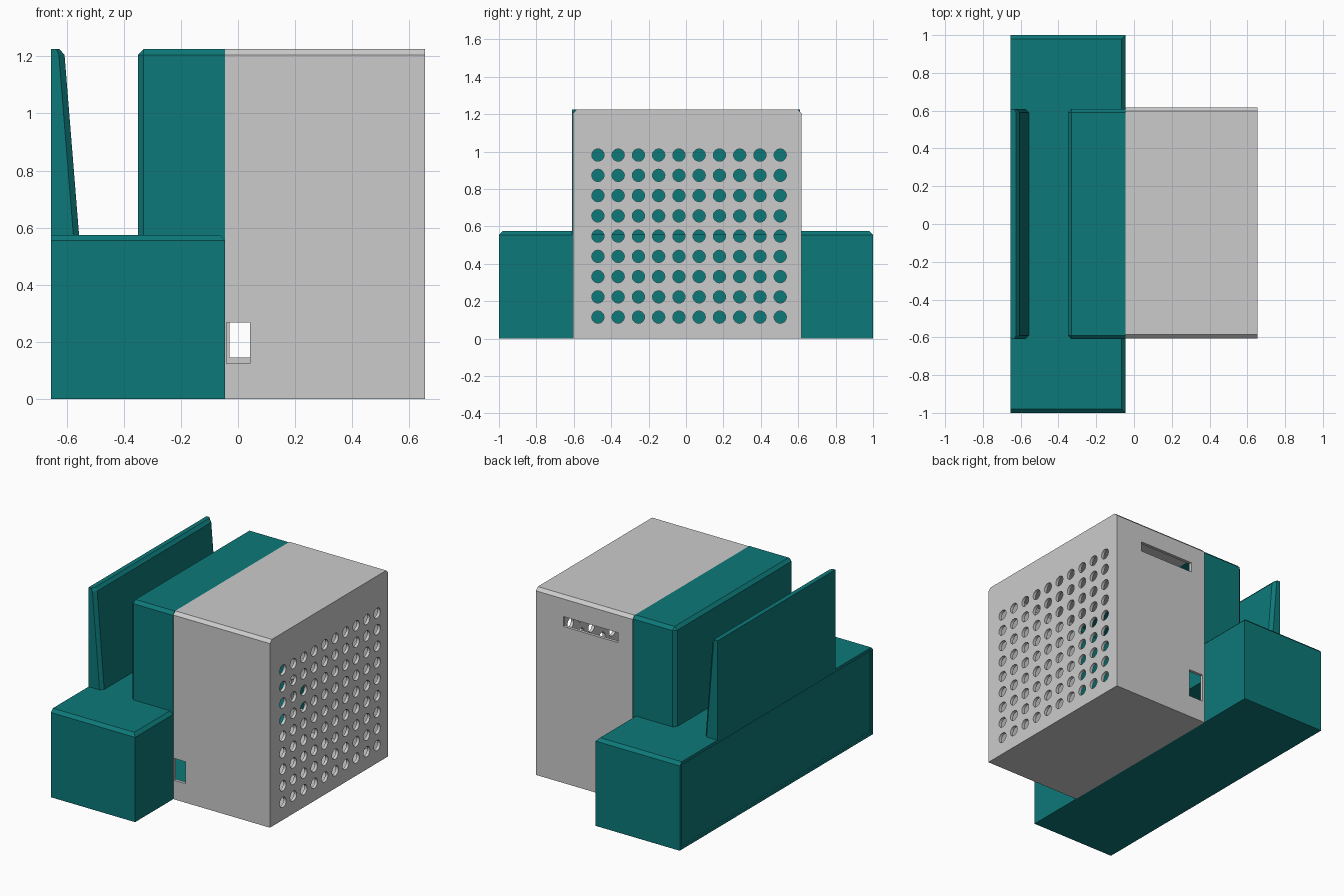
import bpy, bmesh, math
from mathutils import Matrix, Vector

if "Cube" in bpy.data.objects:
    bpy.data.objects.remove(bpy.data.objects["Cube"])

teal = bpy.data.materials.new("teal_plastic")
teal.diffuse_color = (0.004, 0.19, 0.19, 1)
teal.use_nodes = True
teal.node_tree.nodes["Principled BSDF"].inputs["Base Color"].default_value = teal.diffuse_color


def finish(name, bm, mat=None):
    bmesh.ops.recalc_face_normals(bm, faces=bm.faces)
    me = bpy.data.meshes.new(name)
    bm.to_mesh(me)
    bm.free()
    ob = bpy.data.objects.new(name, me)
    bpy.context.collection.objects.link(ob)
    if mat:
        me.materials.append(mat)
    return ob


def block(name, x, y, z, sides="", w=0.02, mat=None):
    """Box from ranges; chamfers edges shared by any two of the listed face pairs."""
    bm = bmesh.new()
    c = Vector((sum(x) / 2, sum(y) / 2, sum(z) / 2))
    s = (x[1] - x[0], y[1] - y[0], z[1] - z[0])
    bmesh.ops.create_cube(bm, size=1, matrix=Matrix.Translation(c) @ Matrix.Diagonal((*s, 1)))
    bm.normal_update()

    def tag(f):
        i = max(range(3), key=lambda k: abs(f.normal[k]))
        return ("-" if f.normal[i] < 0 else "+") + "xyz"[i]
    pairs = [{p[:2], p[2:]} for p in sides.split()]
    edges = [e for e in bm.edges if {tag(f) for f in e.link_faces} in pairs]
    if edges:
        bmesh.ops.bevel(bm, geom=edges, offset=w, segments=1, affect='EDGES')
    return finish(name, bm, mat)


def combine(ob, other, op='DIFFERENCE'):
    other.hide_render = True
    m = ob.modifiers.new("bool", 'BOOLEAN')
    m.operation, m.solver, m.object = op, 'EXACT', other
    bpy.context.view_layer.objects.active = ob
    bpy.ops.object.modifier_apply(modifier=m.name)
    bpy.data.objects.remove(other)


# Teal rear housing: wide base and upper block, hollow and open to the front case
rear = block("rear_housing", (-0.655, -0.045), (-1, 1), (0, 0.575),
             "+z+x +z-y +z+y", mat=teal)
combine(rear, block("upper", (-0.35, -0.045), (-0.61, 0.61), (0.3, 1.225),
                    "+z-x +z-y +z+y -x-y -x+y", mat=teal), 'UNION')
combine(rear, block("base_cavity", (-0.625, -0.065), (-0.98, 0.98), (0.02, 0.555),
                    "+z+x +z-y +z+y", mat=teal))
combine(rear, block("upper_cavity", (-0.33, 0.1), (-0.59, 0.59), (0.02, 1.205),
                    "+z-x +z-y +z+y -x-y -x+y", mat=teal))
# Framed recess on the back of the base
combine(rear, block("recess", (-0.7, -0.645), (-0.98, 0.98), (0.02, 0.555), mat=teal))

# Upright tapered back plate with chamfered front edges
bm = bmesh.new()
rings = []
for y, d in ((-0.61, 0.02), (-0.59, 0), (0.59, 0), (0.61, 0.02)):
    profile = ((-0.655, 0.56), (-0.655, 1.225), (-0.625 - d / 2, 1.225),
               (-0.607 - d, 1.205), (-0.555 - d, 0.56))
    rings.append([bm.verts.new((px, y, pz)) for px, pz in profile])
for a, b in zip(rings, rings[1:]):
    for i in range(5):
        j = (i + 1) % 5
        bm.faces.new((a[i], a[j], b[j], b[i]))
bm.faces.new(rings[0])
bm.faces.new(rings[-1])
finish("back_plate", bm, teal)

# Grey front case: thin shell open at the rear
case = block("perforated_case", (-0.045, 0.655), (-0.605, 0.617), (0, 1.225), "+z-y +z+y")
combine(case, block("case_cavity", (-0.2, 0.635), (-0.585, 0.597), (0.02, 1.205), "+z-y +z+y"))

# Grid of round vents in the case face
bm = bmesh.new()
for i in range(10):
    for j in range(9):
        m = Matrix.Translation((0.645, -0.471 + i * 0.1083, 0.115 + j * 0.1083)) \
            @ Matrix.Rotation(math.pi / 2, 4, 'Y')
        bmesh.ops.create_cone(bm, cap_ends=True, segments=24, radius1=0.033,
                              radius2=0.033, depth=0.1, matrix=m)
combine(case, finish("vents", bm))

# Side windows and the long slot on the back side
combine(case, block("window_front", (-0.04, 0.042), (-0.7, -0.5), (0.125, 0.268)))
combine(case, block("window_back", (-0.03, 0.075), (0.5, 0.7), (0.145, 0.33)))
combine(case, block("slot", (0.06, 0.457), (0.5, 0.7), (1.025, 1.09)))
